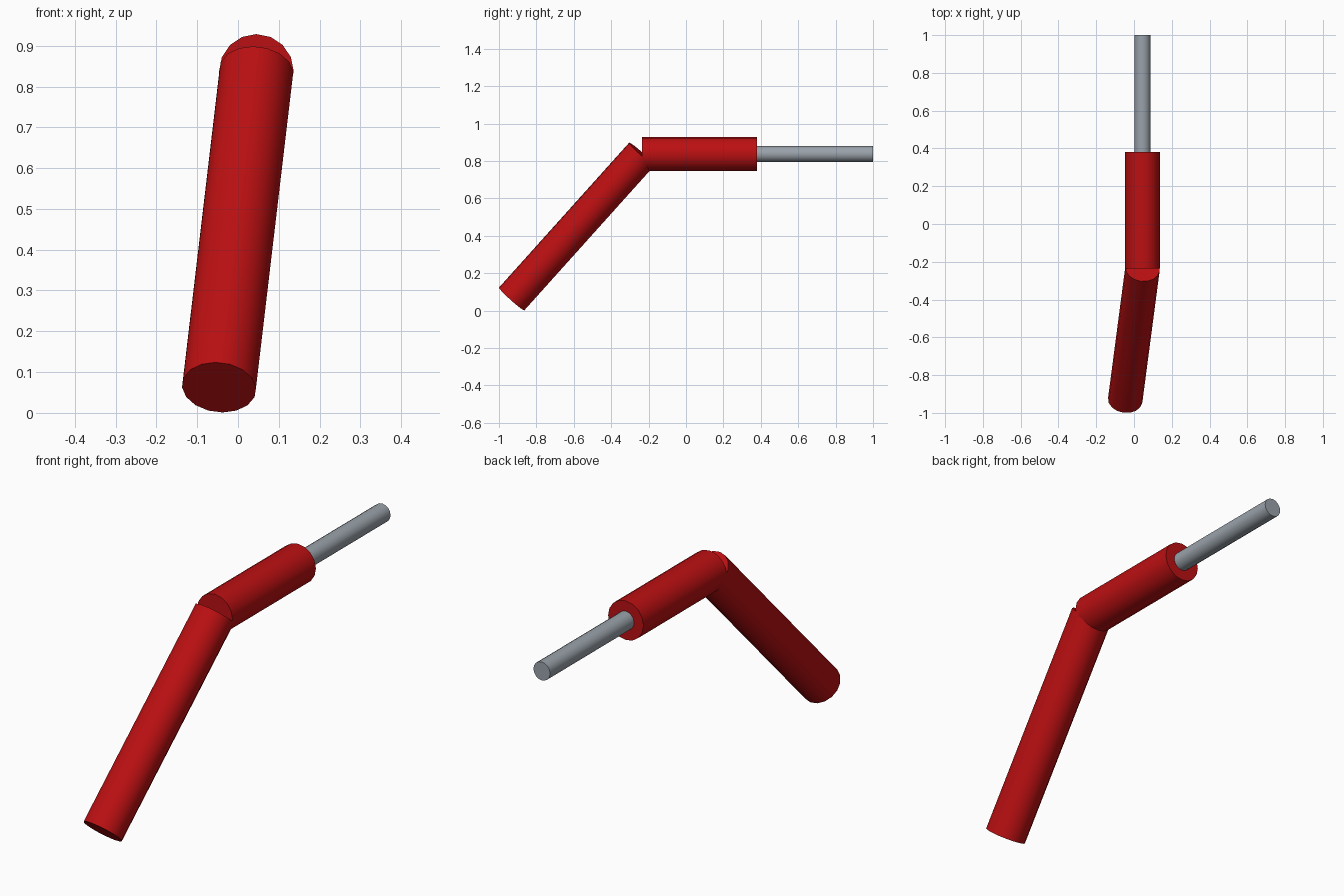
import bpy
import math
from mathutils import Vector

cube = bpy.data.objects.get("Cube")
if cube:
    bpy.data.objects.remove(cube, do_unlink=True)


def make_material(name, rgb):
    mat = bpy.data.materials.new(name)
    mat.use_nodes = True
    colour = (*rgb, 1.0)
    mat.diffuse_color = colour
    mat.node_tree.nodes["Principled BSDF"].inputs["Base Color"].default_value = colour
    return mat


def rod_between(name, start, end, radius, mat, sides=16):
    """Capped cylinder running from start to end."""
    start, end = Vector(start), Vector(end)
    axis = end - start
    bpy.ops.mesh.primitive_cylinder_add(
        vertices=sides, radius=radius, depth=axis.length,
        location=(start + end) / 2,
        rotation=axis.to_track_quat('Z', 'Y').to_euler())
    obj = bpy.context.object
    obj.name = name
    obj.data.materials.append(mat)
    bpy.ops.object.shade_smooth_by_angle(angle=math.radians(35))
    return obj


red = make_material("red", (0.50, 0.005, 0.006))
steel = make_material("steel grey", (0.32, 0.36, 0.40))

# Elbow point shared by the two red sections
elbow = (0.045, -0.236, 0.837)

# Slanted lower section
rod_between("lower_arm", (-0.0465, -0.932, 0.0625), elbow, 0.0915, red)
# Level upper section
rod_between("upper_arm", elbow, (0.045, 0.38, 0.837), 0.0915, red)
# Thin rod out of the back end, seated slightly inside the upper section
rod_between("tip_rod", (0.045, 0.36, 0.837), (0.045, 1.0, 0.837), 0.043, steel)
